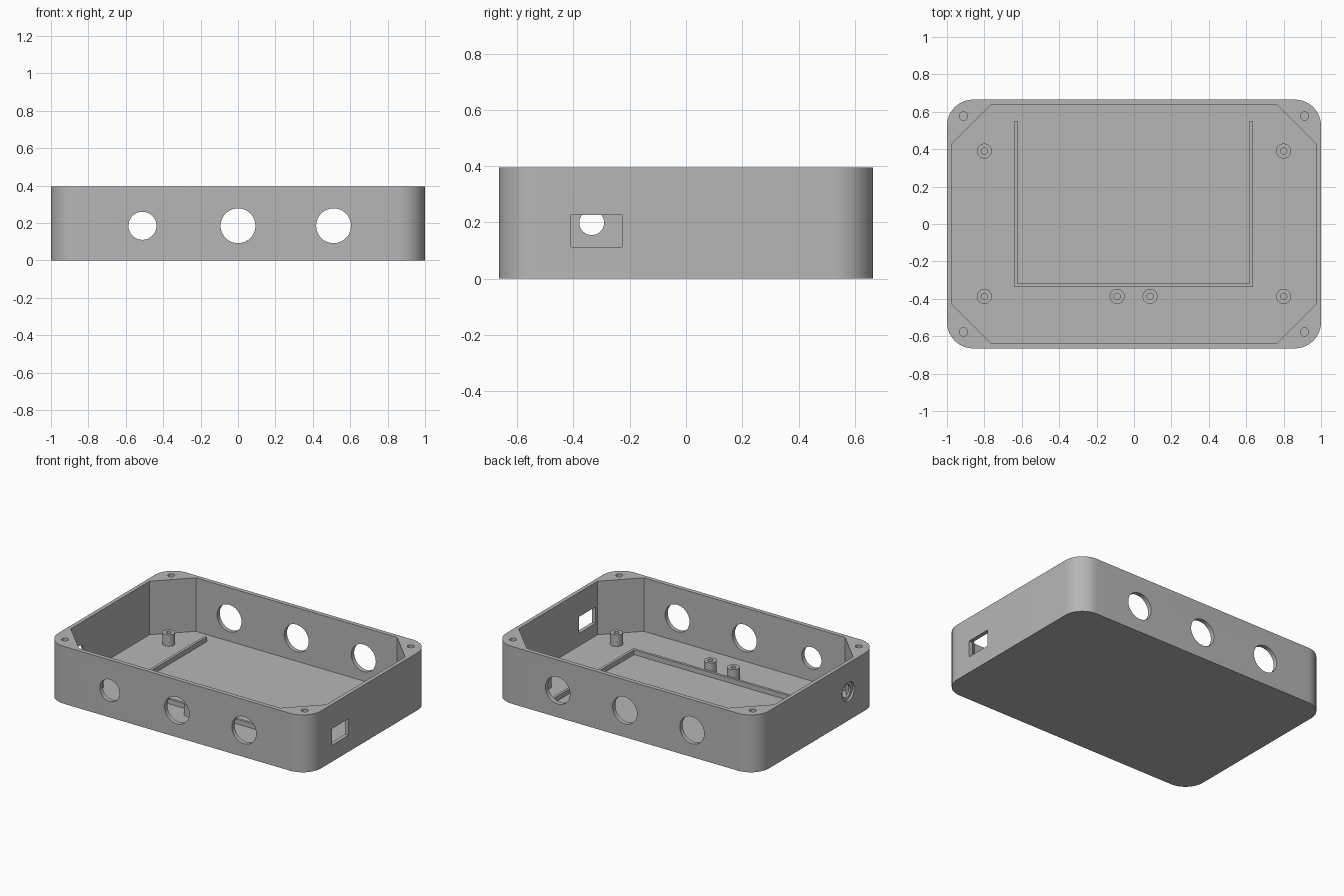
import bpy, bmesh, math
from mathutils import Matrix, Vector

if "Cube" in bpy.data.objects:
    bpy.data.objects.remove(bpy.data.objects["Cube"])

HX, HY, H, FLOOR = 1.0, 0.665, 0.395, 0.027
CX, CY, CH = 0.973, 0.635, 0.207      # cavity half sizes and corner chamfer

grey = bpy.data.materials.new("plain grey")
grey.diffuse_color = (0.47, 0.47, 0.47, 1)
grey.use_nodes = True
grey.node_tree.nodes["Principled BSDF"].inputs["Base Color"].default_value = grey.diffuse_color


def make(name, bm):
    bmesh.ops.recalc_face_normals(bm, faces=bm.faces)
    me = bpy.data.meshes.new(name)
    bm.to_mesh(me)
    bm.free()
    me.materials.append(grey)
    ob = bpy.data.objects.new(name, me)
    bpy.context.collection.objects.link(ob)
    return ob


def smooth(ob):
    ob.data.shade_smooth()
    ob.data.set_sharp_from_angle(angle=math.radians(30))


def prism(name, pts, z0, z1):
    bm = bmesh.new()
    f = bm.faces.new([bm.verts.new((x, y, z0)) for x, y in pts])
    ext = bmesh.ops.extrude_face_region(bm, geom=[f])
    vs = [v for v in ext["geom"] if isinstance(v, bmesh.types.BMVert)]
    bmesh.ops.translate(bm, verts=vs, vec=(0, 0, z1 - z0))
    return make(name, bm)


def box(name, x0, x1, y0, y1, z0, z1):
    return prism(name, [(x0, y0), (x1, y0), (x1, y1), (x0, y1)], z0, z1)


def cylinder(name, centre, r, depth, axis="Z"):
    bm = bmesh.new()
    bmesh.ops.create_cone(bm, cap_ends=True, segments=48, radius1=r, radius2=r, depth=depth)
    rot = Vector((0, 0, 1)).rotation_difference(
        Vector({"X": (1, 0, 0), "Y": (0, 1, 0), "Z": (0, 0, 1)}[axis])).to_matrix().to_4x4()
    bmesh.ops.transform(bm, matrix=Matrix.Translation(centre) @ rot, verts=bm.verts)
    return make(name, bm)


def cut(ob, cutters):
    for c in cutters:
        m = ob.modifiers.new("cut", "BOOLEAN")
        m.operation, m.solver, m.object = "DIFFERENCE", "EXACT", c
    dg = bpy.context.evaluated_depsgraph_get()
    dg.update()
    me = bpy.data.meshes.new_from_object(ob.evaluated_get(dg))
    ob.modifiers.clear()
    ob.data = me
    for c in cutters:
        bpy.data.objects.remove(c)


# Enclosure body with rounded vertical corners
R, N = 0.14, 14
outline = []
for k, (sx, sy) in enumerate([(1, 1), (-1, 1), (-1, -1), (1, -1)]):
    for i in range(N + 1):
        a = math.pi / 2 * (k + i / N)
        outline.append((sx * (HX - R) + R * math.cos(a), sy * (HY - R) + R * math.sin(a)))
body = prism("enclosure_body", outline, 0, H)

# Eight-sided cavity
cavity = [(CX, CY - CH), (CX - CH, CY), (CH - CX, CY), (-CX, CY - CH),
          (-CX, CH - CY), (CH - CX, -CY), (CX - CH, -CY), (CX, CH - CY)]
cutters = [prism("cavity_cutter", cavity, FLOOR, H + 0.1)]

# Round holes in front and back walls (front left one is smaller)
for side in (-1, 1):
    for x in (-0.511, 0, 0.511):
        r = 0.075 if (side < 0 and x < 0) else 0.093
        cutters.append(cylinder("wall_hole_cutter", (x, side * HY, 0.185), r, 0.15, "Y"))

# Stepped hole in the left wall, rectangular window in the right wall
cutters.append(cylinder("left_hole_cutter", (-HX, -0.335, 0.199), 0.044, 0.15, "X"))
cutters.append(cylinder("left_recess_cutter", (-HX, -0.335, 0.199), 0.066, 0.028, "X"))
cutters.append(box("window_cutter", 0.93, 1.1, -0.408, -0.227, 0.113, 0.227))

# Lid screw holes in the corners
for sx in (-1, 1):
    for sy in (-1, 1):
        cutters.append(cylinder("screw_cutter", (sx * 0.912, sy * 0.577, H), 0.022, 0.3))
cut(body, cutters)
smooth(body)

# Hollow standoffs on the floor
TOP = 0.105
for x, y in [(-0.8, 0.39), (0.8, 0.39), (-0.8, -0.387), (0.8, -0.387),
             (-0.09, -0.387), (0.086, -0.387)]:
    post = cylinder("standoff", (x, y, (FLOOR + TOP) / 2), 0.04, TOP - FLOOR)
    cut(post, [cylinder("standoff_cutter", (x, y, TOP), 0.017, 0.12)])
    smooth(post)

# U-shaped locating rail on the floor
x0, x1, w = -0.64, 0.636, 0.018
prism("locating_rail", [(x0, 0.55), (x0, -0.337), (x1, -0.337), (x1, 0.55),
                        (x1 - w, 0.55), (x1 - w, -0.337 + w),
                        (x0 + w, -0.337 + w), (x0 + w, 0.55)], FLOOR, 0.06)
